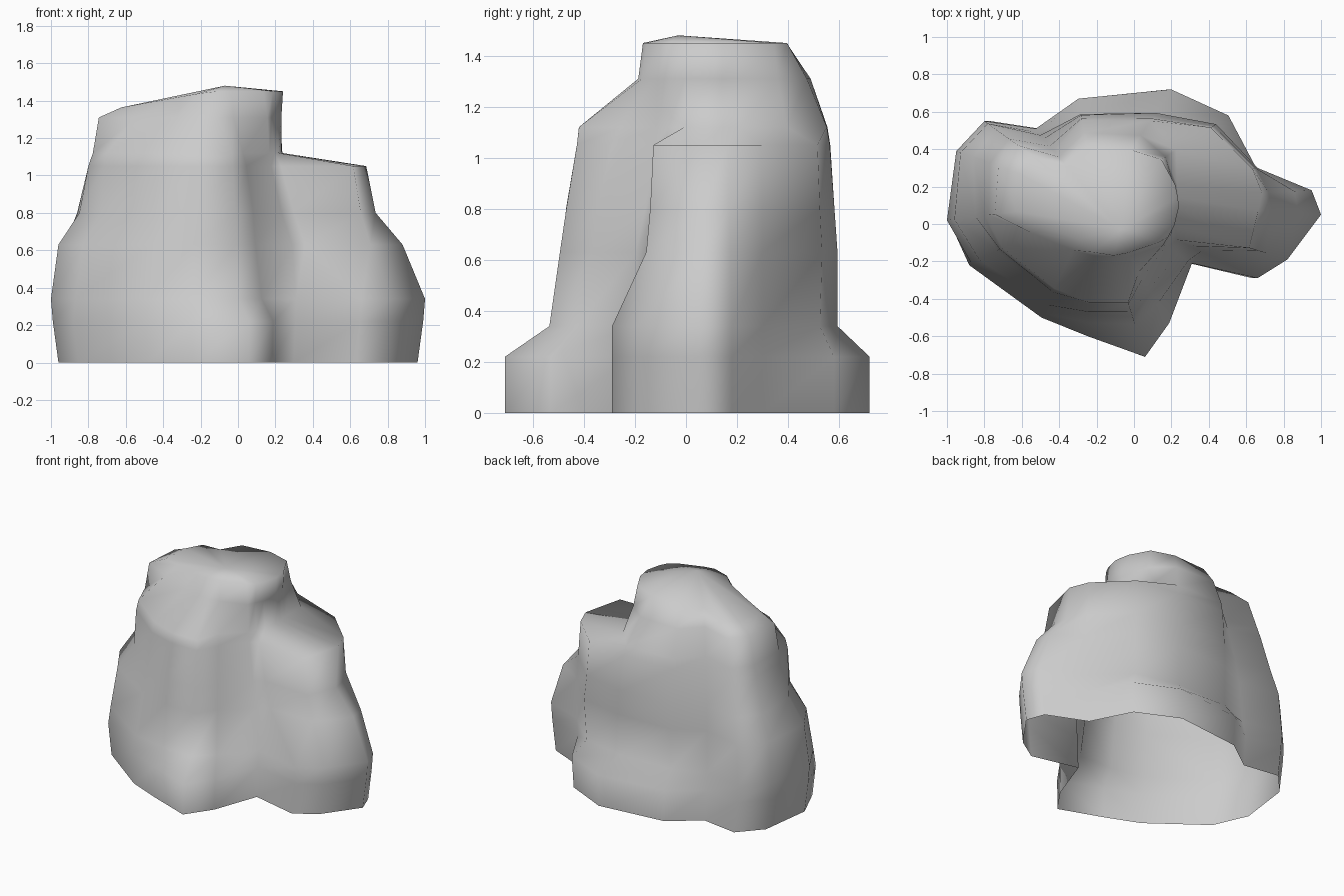
import bpy, bmesh

# Footprint outline, counter-clockwise from the left side
outline = [(-1, .02), (-.89, -.22), (-.5, -.5), (-.25, -.6), (.06, -.71), (.19, -.53),
           (.31, -.21), (.66, -.29), (.82, -.19), (1, .05), (.95, .18), (.66, .3),
           (.51, .58), (.2, .72), (-.3, .67), (-.53, .51), (-.8, .55), (-.95, .39)]
cx, cy = -.2, .12

# How far each outline point sits from the core axis, by height
sections = {
    .34:  [1, .97, .96, .9, .79, .84, 1, 1, 1, 1, 1, 1, .88, .79, .84, .95, 1, 1],
    .63:  [.95, .91, .89, .84, .74, .75, .96, .65, .89, .9, .92, 1, .9, .79, .85, .91, .97, .97],
    .8:   [.81, .77, .83, .82, .71, .72, .85, .58, .84, .78, .8, .99, .88, .77, .84, .86, .9, .88],
    1.05: [.75, .75, .78, .76, .66, .63, .74, .5, .8, .72, .77, .97, .86, .74, .81, .76, .81, .79],
    1.12: [.72, .73, .75, .75, .65, .58, .72, .46, .41, .36, .38, .5, .6, .72, .79, .7, .78, .76],
    1.31: [.68, .5, .42, .4, .37, .45, .7, .44, .4, .36, .37, .48, .52, .59, .67, .61, .7, .7],
}

bm = bmesh.new()


def ring(z, factors, squash=1.0):
    return [bm.verts.new(((cx + (x - cx) * f) * squash, cy + (y - cy) * f, z))
            for (x, y), f in zip(outline, factors)]


# Flared foot and walls
ones = [1] * len(outline)
rings = [ring(0, ones, .96), ring(.22, ones, .99)]
rings += [ring(z, f) for z, f in sections.items()]


# Sloping crown: upright right side, steep front, pulled in left and back
def inset(x, y):
    return 1.02 if x > .6 else .94 if x > .25 or y < -.51 else .78


crown = ring(1.44, [f * inset(x, y) for (x, y), f in zip(outline, sections[1.31])])
for v in crown:
    v.co.z += min(.01, (v.co.x + .2) * .18)
rings.append(crown)

n = len(outline)
for a, b in zip(rings, rings[1:]):
    for i in range(n):
        j = (i + 1) % n
        bm.faces.new((a[i], a[j], b[j], b[i]))
peak = bm.verts.new((-.07, -.03, 1.48))
for i in range(n):
    bm.faces.new((crown[i], crown[(i + 1) % n], peak))

for f in bm.faces:
    f.smooth = True
mesh = bpy.data.meshes.new("boulder")
bm.to_mesh(mesh)
bm.free()
bpy.context.collection.objects.link(bpy.data.objects.new("boulder", mesh))
